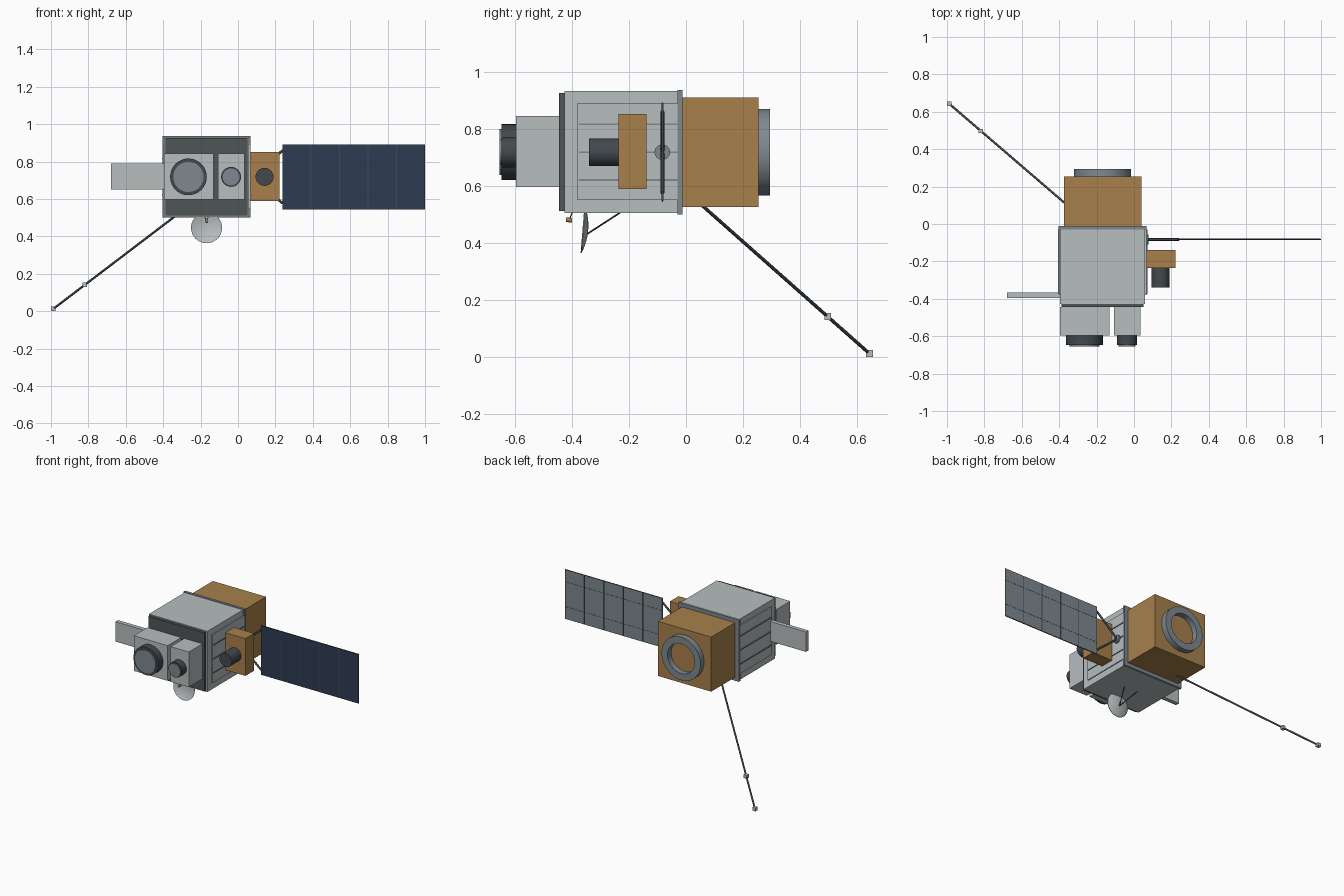
import bpy, bmesh
from mathutils import Vector

cube = bpy.data.objects.get("Cube")
if cube:
    bpy.data.objects.remove(cube, do_unlink=True)


def material(name, rgb):
    """Flat material from 8-bit display values, stored as linear."""
    lin = [((c / 255 + 0.055) / 1.055) ** 2.4 for c in rgb] + [1]
    m = bpy.data.materials.new(name)
    m.use_nodes = True
    m.diffuse_color = lin
    m.node_tree.nodes["Principled BSDF"].inputs["Base Color"].default_value = lin
    return m


LIGHT = material("light grey", (183, 189, 191))
SLATE = material("slate grey", (126, 137, 144))
PLATE = material("charcoal", (78, 85, 86))
DARK = material("dark metal", (66, 73, 77))
FOIL = material("gold foil", (168, 128, 76))
BLUE = material("solar blue", (45, 60, 82))


def add(name, bm, mat):
    bmesh.ops.recalc_face_normals(bm, faces=bm.faces)
    me = bpy.data.meshes.new(name)
    bm.to_mesh(me)
    bm.free()
    me.materials.append(mat)
    ob = bpy.data.objects.new(name, me)
    bpy.context.collection.objects.link(ob)
    return ob


def box(name, x, y, z, mat):
    """Box from its (low, high) extents."""
    bm = bmesh.new()
    bmesh.ops.create_cube(bm, size=1)
    for v in bm.verts:
        v.co = [(a + b) / 2 + c * (b - a) for c, (a, b) in zip(v.co, (x, y, z))]
    return add(name, bm, mat)


def lathe(name, profile, origin, axis, mat, steps=40):
    """Spin a closed (radius, height) profile about an axis."""
    bm = bmesh.new()
    vs = [bm.verts.new((r, 0, h)) for r, h in profile]
    es = [bm.edges.new((vs[i - 1], vs[i])) for i in range(len(vs))
          if profile[i - 1][0] + profile[i][0] > 0]
    bmesh.ops.spin(bm, geom=vs + es, cent=(0, 0, 0), axis=(0, 0, 1),
                   angle=6.2831853, steps=steps)
    bmesh.ops.remove_doubles(bm, verts=bm.verts, dist=1e-5)
    ob = add(name, bm, mat)
    ob.location = origin
    ob.rotation_euler = Vector(axis).to_track_quat('Z', 'Y').to_euler()
    bpy.ops.object.select_all(action='DESELECT')
    ob.select_set(True)
    bpy.context.view_layer.objects.active = ob
    bpy.ops.object.shade_smooth_by_angle(angle=0.6)
    return ob


def rod(name, a, b, r, mat, steps=40):
    d = Vector(b) - Vector(a)
    return lathe(name, [(0, 0), (r, 0), (r, d.length), (0, d.length)], a, d, mat, steps)


CX, CZ = -0.168, 0.718

# Main bus
box("main_body", (-0.396, 0.06), (-0.427, -0.015), (0.504, 0.932), LIGHT)
box("front_plate", (-0.387, 0.05), (-0.445, -0.427), (0.512, 0.925), PLATE)
box("rear_flange", (-0.404, 0.068), (-0.03, -0.012), (0.5, 0.936), SLATE)
box("foil_module", (-0.375, 0.04), (-0.012, 0.255), (0.525, 0.91), FOIL)
lathe("docking_ring", [(0.105, 0), (0.152, 0), (0.152, 0.04), (0.105, 0.04)],
      (CX, 0.255, CZ), (0, 1, 0), SLATE, 48)

# Raised side panels with ribs
for side, x, out in (("left", 0.06, 1), ("right", -0.396, -1)):
    box(side + "_side_panel", sorted((x, x + out * 0.006)), (-0.38, -0.03),
        (0.55, 0.89), LIGHT)
    for i in (-1, 0, 1):
        z = CZ + i * 0.098
        box(side + "_side_rib", sorted((x, x + out * 0.011)), (-0.375, -0.03),
            (z - 0.003, z + 0.003), SLATE)

# Front cameras
for name, x0, x1, cx, r, ri in (("large", -0.396, -0.132, -0.265, 0.098, 0.081),
                                ("small", -0.108, 0.034, -0.037, 0.053, 0.045)):
    box(name + "_camera_box", (x0, x1), (-0.596, -0.445), (0.596, 0.844), LIGHT)
    rod(name + "_camera_barrel", (cx, -0.59, CZ), (cx, -0.647, CZ), r, DARK)
    rod(name + "_camera_lens", (cx, -0.64, CZ), (cx, -0.654, CZ), ri, SLATE)

# Radiator plate and side instrument
box("radiator", (-0.68, -0.396), (-0.395, -0.366), (0.65, 0.79), LIGHT)
box("side_instrument", (0.06, 0.223), (-0.236, -0.138), (0.588, 0.851), FOIL)
rod("side_instrument_barrel", (0.142, -0.23, CZ), (0.142, -0.34, CZ), 0.048, DARK)

# Solar array on a forked yoke
PY = -0.083
rod("array_hub", (0.06, PY, CZ), (0.078, PY, CZ), 0.027, SLATE)
for s in (-1, 1):
    rod("yoke_arm", (0.07, PY, CZ), (0.24, PY, CZ + s * 0.142), 0.007, DARK, 12)
box("array_frame", (0.238, 1), (PY - 0.002, PY + 0.002), (0.543, 0.892), DARK)
pitch = (1 - 0.238) / 5
for i in range(5):
    x = (0.238 + i * pitch + 0.003, 0.238 + (i + 1) * pitch - 0.003)
    box("solar_cells", x, (PY - 0.0035, PY - 0.002), (0.546, 0.889), BLUE)
    box("array_backing", x, (PY + 0.002, PY + 0.0035), (0.546, 0.889), SLATE)
for z in (0.63, 0.805):
    box("array_stringer", (0.24, 0.998), (PY + 0.0035, PY + 0.0045),
        (z - 0.001, z + 0.001), DARK)

# Dish antenna below the body
R, N = 0.083, 8
inner = [(R * i / N, 0.017 * (i / N) ** 2) for i in range(N + 1)]
outer = [(r, h - 0.003) for r, h in reversed(inner)]
lathe("dish", inner + outer, (CX, -0.346, 0.445), (0, -1, 0.08), LIGHT)
for s in (-1, 1):
    rod("dish_strut", (CX, -0.345, 0.432), (CX + s * 0.055, -0.225, 0.51), 0.003, DARK, 10)
    rod("feed_strut", (CX, -0.408, 0.482), (CX + s * 0.012, -0.398, 0.51), 0.002, DARK, 8)
rod("dish_feed", (CX, -0.4, 0.479), (CX, -0.421, 0.481), 0.008, FOIL, 16)

# Long boom with two sensors
tip, root = Vector((-0.988, 0.643, 0.012)), Vector((-0.29, 0.043, 0.543))
rod("boom", root, tip, 0.006, DARK, 12)
for c in (tip, tip.lerp(root, 0.243)):
    box("boom_sensor", *[(v - 0.012, v + 0.012) for v in c], LIGHT)
